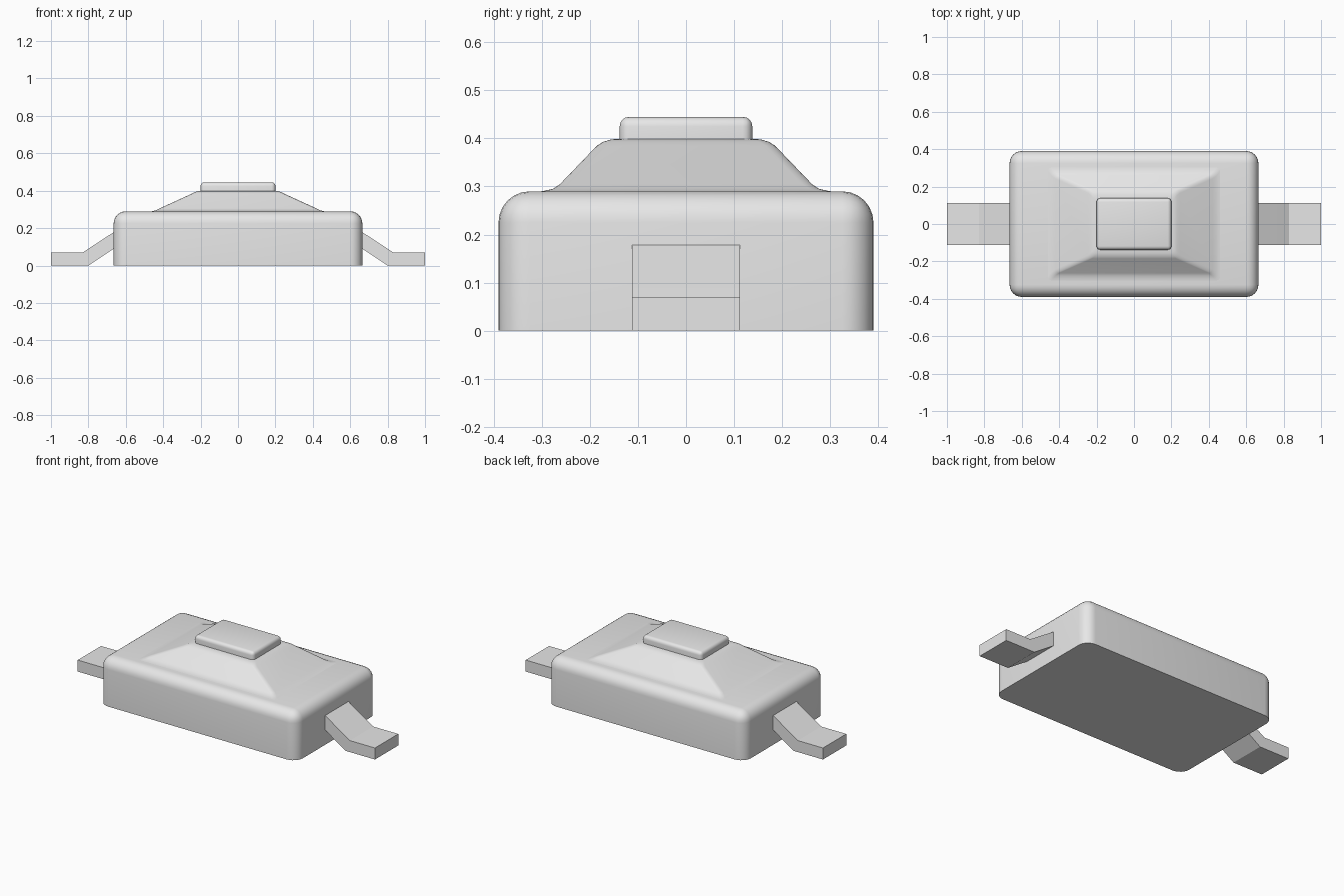
import bpy, bmesh, math

cube = bpy.data.objects.get("Cube")
if cube:
    bpy.data.objects.remove(cube)

grey = bpy.data.materials.new("light_grey")
grey.use_nodes = True
grey.diffuse_color = (0.8, 0.8, 0.8, 1)
grey.node_tree.nodes["Principled BSDF"].inputs["Base Color"].default_value = (0.8, 0.8, 0.8, 1)


def finish(name, bm, angle=40):
    bmesh.ops.recalc_face_normals(bm, faces=bm.faces)
    mesh = bpy.data.meshes.new(name)
    bm.to_mesh(mesh)
    bm.free()
    mesh.materials.append(grey)
    obj = bpy.data.objects.new(name, mesh)
    bpy.context.collection.objects.link(obj)
    bpy.ops.object.select_all(action='DESELECT')
    obj.select_set(True)
    bpy.context.view_layer.objects.active = obj
    bpy.ops.object.shade_smooth_by_angle(angle=math.radians(angle))
    return obj


def rounded_block(name, half_x, half_y, z0, z1, radius, segments):
    """Box with rounded uprights and top rim, and a sharp flat base."""
    bm = bmesh.new()
    bmesh.ops.create_cube(bm, size=2)
    for v in bm.verts:
        v.co = (v.co.x * half_x, v.co.y * half_y, z1 if v.co.z > 0 else z0)
    edges = [e for e in bm.edges if max(v.co.z for v in e.verts) == max(w.co.z for w in bm.verts)]
    bmesh.ops.bevel(bm, geom=edges, offset=radius, segments=segments,
                    profile=0.5, affect='EDGES', clamp_overlap=True)
    return finish(name, bm)


def ring(bm, half_x, half_y, z, radius, steps=4):
    """Rounded rectangle of vertices."""
    verts = []
    for q, (sx, sy) in enumerate(((1, 1), (-1, 1), (-1, -1), (1, -1))):
        for i in range(steps + 1):
            a = math.pi / 2 * (q + i / steps)
            verts.append(bm.verts.new((sx * (half_x - radius) + radius * math.cos(a),
                                       sy * (half_y - radius) + radius * math.sin(a), z)))
    return verts


# Housing
rounded_block("housing", 0.665, 0.39, 0, 0.29, 0.065, 6)

# Sloped collar, flared at the foot and eased at the top: half x, half y, z
profile = [(0.47, 0.315, 0.288), (0.455, 0.295, 0.291), (0.44, 0.277, 0.295),
           (0.42, 0.262, 0.305), (0.245, 0.185, 0.385), (0.23, 0.172, 0.393),
           (0.215, 0.155, 0.398), (0.19, 0.125, 0.4)]
bm = bmesh.new()
rings = [ring(bm, x, y, z, 0.02) for x, y, z in profile]
for low, high in zip(rings, rings[1:]):
    for i in range(len(low)):
        j = (i + 1) % len(low)
        bm.faces.new((low[i], low[j], high[j], high[i]))
bm.faces.new(rings[0])
bm.faces.new(rings[-1])
finish("sloped_collar", bm)

# Button
rounded_block("button", 0.2, 0.138, 0.39, 0.445, 0.02, 4)

# Bent leads, one on each side
lead = [(1, 0), (1, 0.07), (0.83, 0.07), (0.665, 0.178),
        (0.6, 0.22), (0.6, 0.132), (0.665, 0.09), (0.8, 0)]
for side, name in ((1, "left_lead"), (-1, "right_lead")):
    bm = bmesh.new()
    face = bm.faces.new([bm.verts.new((side * x, -0.112, z)) for x, z in lead])
    out = bmesh.ops.extrude_face_region(bm, geom=[face])["geom"]
    bmesh.ops.translate(bm, vec=(0, 0.224, 0),
                        verts=[g for g in out if isinstance(g, bmesh.types.BMVert)])
    finish(name, bm, 20)
